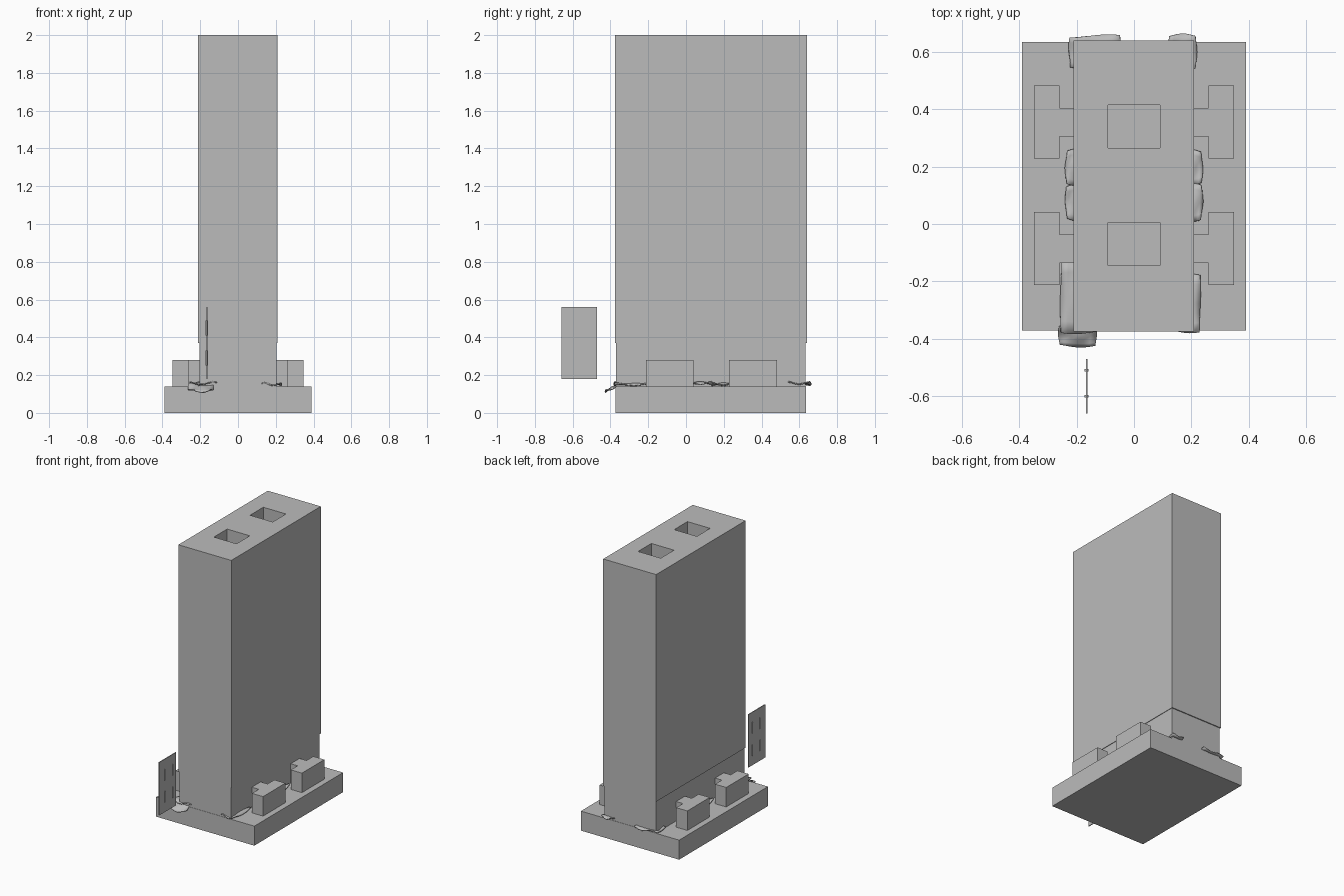
import bpy, bmesh, math
from mathutils import Vector

old = bpy.data.objects.get("Cube")
if old:
    bpy.data.objects.remove(old, do_unlink=True)

grey = bpy.data.materials.new("plain_grey")
grey.use_nodes = True
COLOUR = (0.5, 0.5, 0.5, 1)
grey.diffuse_color = COLOUR
grey.node_tree.nodes["Principled BSDF"].inputs["Base Color"].default_value = COLOUR


def finish(name, bm):
    bmesh.ops.recalc_face_normals(bm, faces=bm.faces)
    mesh = bpy.data.meshes.new(name)
    bm.to_mesh(mesh)
    bm.free()
    mesh.materials.append(grey)
    ob = bpy.data.objects.new(name, mesh)
    bpy.context.collection.objects.link(ob)
    return ob


def box(name, lo, hi):
    lo, hi = Vector(lo), Vector(hi)
    bm = bmesh.new()
    bmesh.ops.create_cube(bm, size=1)
    for v in bm.verts:
        v.co = Vector([(lo[i] + hi[i]) / 2 + v.co[i] * (hi[i] - lo[i]) for i in range(3)])
    return finish(name, bm)


def prism(name, outline, z0, z1):
    bm = bmesh.new()
    face = bm.faces.new([bm.verts.new((x, y, z0)) for x, y in outline])
    top = bmesh.ops.extrude_face_region(bm, geom=[face])["geom"]
    for v in top:
        if isinstance(v, bmesh.types.BMVert):
            v.co.z = z1
    return finish(name, bm)


def scrap(name, x0, x1, y0, y1, z, slope=0, twist=0.0):
    """Thin crumpled sheet lying around the foot of the tower."""
    bm = bmesh.new()
    bmesh.ops.create_grid(bm, x_segments=6, y_segments=6, size=0.5)
    for v in bm.verts:
        u, w = v.co.x, v.co.y
        ripple = 0.008 * math.sin(7 * u + twist) * math.cos(6 * w)
        v.co = ((x0 + x1) / 2 + u * (x1 - x0) + 0.006 * math.sin(5 * w + twist) * u,
                (y0 + y1) / 2 + w * (y1 - y0) + 0.012 * math.sin(4 * u + twist) * w,
                z + ripple + slope * w)
    ob = finish(name, bm)
    for p in ob.data.polygons:
        p.use_smooth = True
    thick = ob.modifiers.new("Thickness", "SOLIDIFY")
    thick.thickness = 0.006
    return ob


# Base slab and tower foot
box("base_slab", (-0.39, -0.372, 0), (0.39, 0.635, 0.14))
box("tower_foot", (-0.205, -0.37, 0.13), (0.205, 0.633, 0.38))

# Tower with two square shafts in the roof
tower = box("tower", (-0.211, -0.375, 0.37), (0.209, 0.64, 2))
for i, y in enumerate((-0.07, 0.34)):
    cutter = box(f"shaft_cutter_{i}", (-0.09, y - 0.075, 1.86), (0.09, y + 0.075, 2.1))
    cutter.hide_render = True
    cutter.hide_viewport = True
    cutter.display_type = "WIRE"
    cut = tower.modifiers.new("Shaft", "BOOLEAN")
    cut.operation = "DIFFERENCE"
    cut.solver = "EXACT"
    cut.object = cutter

# T-shaped blocks along both long sides
for side, s in (("left", 1), ("right", -1)):
    for i, y in enumerate((-0.086, 0.355)):
        half = [(0.2, 0.05), (0.26, 0.05), (0.26, 0.127), (0.348, 0.127)]
        outline = half + [(x, -d) for x, d in reversed(half)]
        prism(f"side_block_{side}_{i}", [(s * x, y + d) for x, d in outline], 0.135, 0.28)

# Crumpled sheets around the foot
for side, s in (("left", 1), ("right", -1)):
    a, b = sorted((s * 0.17, s * 0.237))
    scrap(f"side_sheet_a_{side}", a, b, 0.015, 0.135, 0.155, twist=1)
    scrap(f"side_sheet_b_{side}", a, b, 0.14, 0.255, 0.155, twist=2)
scrap("back_right_sheet", -0.225, -0.05, 0.54, 0.655, 0.155, twist=0.5)
scrap("back_left_sheet", 0.12, 0.217, 0.54, 0.658, 0.155, twist=1.5)
scrap("front_left_sheet", 0.12, 0.23, -0.375, -0.18, 0.155, twist=0.8)
scrap("front_right_sheet", -0.255, -0.11, -0.378, -0.13, 0.16, twist=2.2)
scrap("front_flap", -0.262, -0.132, -0.425, -0.355, 0.135, slope=0.035, twist=1.2)

# Floating thin panel with raised strips on both faces
box("thin_panel", (-0.168, -0.66, 0.18), (-0.162, -0.47, 0.56))
for i, y in enumerate((-0.6, -0.51)):
    for j, z in enumerate((0.27, 0.43)):
        box(f"panel_strip_{i}_{j}", (-0.172, y - 0.004, z - 0.02), (-0.158, y + 0.004, z + 0.06))
